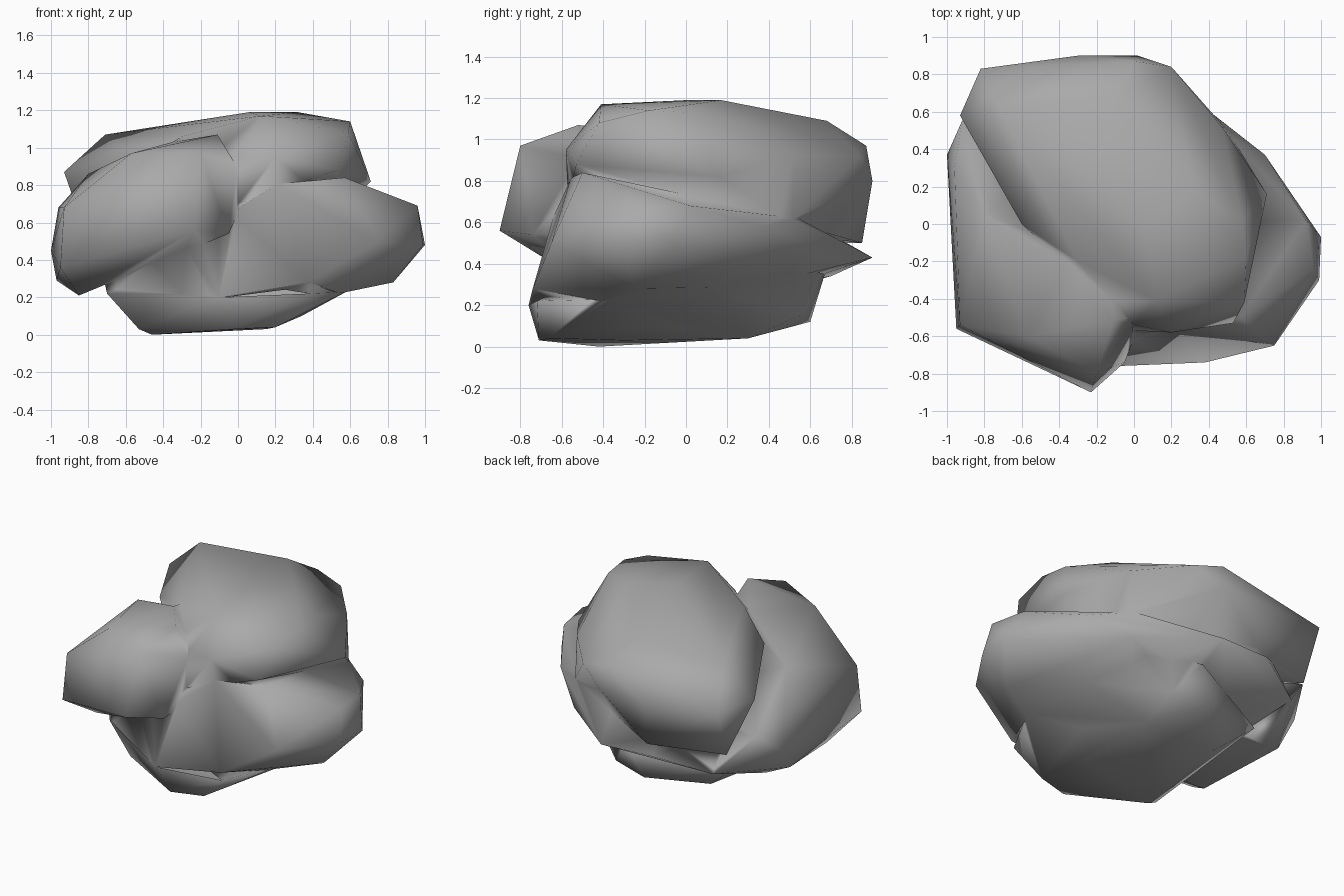
import bpy, bmesh

if "Cube" in bpy.data.objects:
    bpy.data.objects.remove(bpy.data.objects["Cube"])


def hull(name, pts):
    """Convex faceted boulder lobe from a few corner points."""
    bm = bmesh.new()
    for p in pts:
        bm.verts.new(p)
    bmesh.ops.convex_hull(bm, input=bm.verts)
    loose = [v for v in bm.verts if not v.link_faces]
    bmesh.ops.delete(bm, geom=loose, context='VERTS')
    bmesh.ops.recalc_face_normals(bm, faces=bm.faces)
    me = bpy.data.meshes.new(name)
    bm.to_mesh(me)
    bm.free()
    ob = bpy.data.objects.new(name, me)
    bpy.context.collection.objects.link(ob)
    return ob


# Middle lobe, bulging to the right
rock = hull("rock", [
    (1, -.07, .48), (.99, -.3, .48), (.96, -.24, .69), (.92, .02, .68), (.7, .37, .58),
    (.75, -.65, .5), (.83, -.25, .28), (.38, -.74, .28), (-.1, -.76, .2),
    (.56, -.4, .22), (.3, .33, .29), (.23, -.58, .81), (.57, -.5, .84),
    (.02, .9, .43), (.47, .55, .43), (-.65, -.45, .24), (-.68, .68, .32),
    (-.35, .88, .44), (0, -.64, .63), (-.3, -.66, .5), (-.7, .6, .6), (.45, .54, .62)])

# Narrower foot
base = hull("foot", [
    (-.53, -.42, .03), (-.46, -.42, 0), (-.02, -.71, .03), (.2, -.66, .04), (.15, -.3, .03),
    (.34, -.1, .1), (.15, .3, .04), (-.4, .3, .04), (-.1, .6, .12), (.15, .55, .15),
    (-.1, -.77, .18), (.38, -.72, .22), (.58, -.35, .23), (.5, .1, .28),
    (-.7, -.4, .22), (-.74, -.38, .4), (-.65, .4, .25), (0, .67, .35), (.35, .5, .4)])

# Upper rear lobe with the broad flat top
upper = hull("upper_lobe", [
    (-.71, .6, 1.07), (-.93, .58, .87), (-.82, .83, .85), (-.3, .9, .8), (.02, .9, .8),
    (0, .87, .97), (.2, .84, .92), (-.1, .68, 1.09), (.06, 0, 1.19), (.32, .17, 1.19),
    (.12, -.41, 1.17), (.6, -.18, 1.14), (.59, -.42, 1.08), (.53, -.53, .88), (0, -.54, .95),
    (.2, -.58, .95), (0, -.57, .7), (.47, .52, .92), (.58, .02, 1.13), (.71, .16, .82),
    (.5, .5, .6), (-.8, .7, .5), (-.3, .85, .5), (-.6, 0, .95), (-.3, -.2, 1.06)])

# Overhanging front left lobe
left = hull("left_lobe", [
    (-.23, -.9, .56), (-.05, -.74, .54), (0, -.62, .63), (-.01, -.53, .91),
    (-.11, -.52, 1.07), (-.2, -.8, .97), (-.95, -.56, .36), (-.93, -.54, .68),
    (-.57, -.6, .97), (-.97, .25, .29), (-1, .37, .45), (-.96, .3, .68),
    (-.92, .55, .6), (-.8, .05, .86), (-.35, -.2, 1.03), (-.85, -.33, .21),
    (-.82, .3, .23), (-.7, .7, .34), (0, 0, .6)])

# Fuse the lobes into one solid
lobes = (base, upper, left)
for lobe in lobes:
    mod = rock.modifiers.new("fuse", 'BOOLEAN')
    mod.operation = 'UNION'
    mod.solver = 'EXACT'
    mod.object = lobe
bpy.context.view_layer.objects.active = rock
rock.select_set(True)
for mod in list(rock.modifiers):
    bpy.ops.object.modifier_apply(modifier=mod.name)
for lobe in lobes:
    bpy.data.objects.remove(lobe, do_unlink=True)

# Tidy the seams and shade smoothly
bm = bmesh.new()
bm.from_mesh(rock.data)
bmesh.ops.remove_doubles(bm, verts=bm.verts, dist=.035)
bmesh.ops.triangulate(bm, faces=bm.faces)
bm.to_mesh(rock.data)
bm.free()
bpy.ops.object.shade_smooth()

# Dark grey stone
stone = bpy.data.materials.new("stone")
stone.diffuse_color = (.4, .4, .4, 1)
stone.use_nodes = True
stone.node_tree.nodes["Principled BSDF"].inputs["Base Color"].default_value = stone.diffuse_color
rock.data.materials.clear()
rock.data.materials.append(stone)
